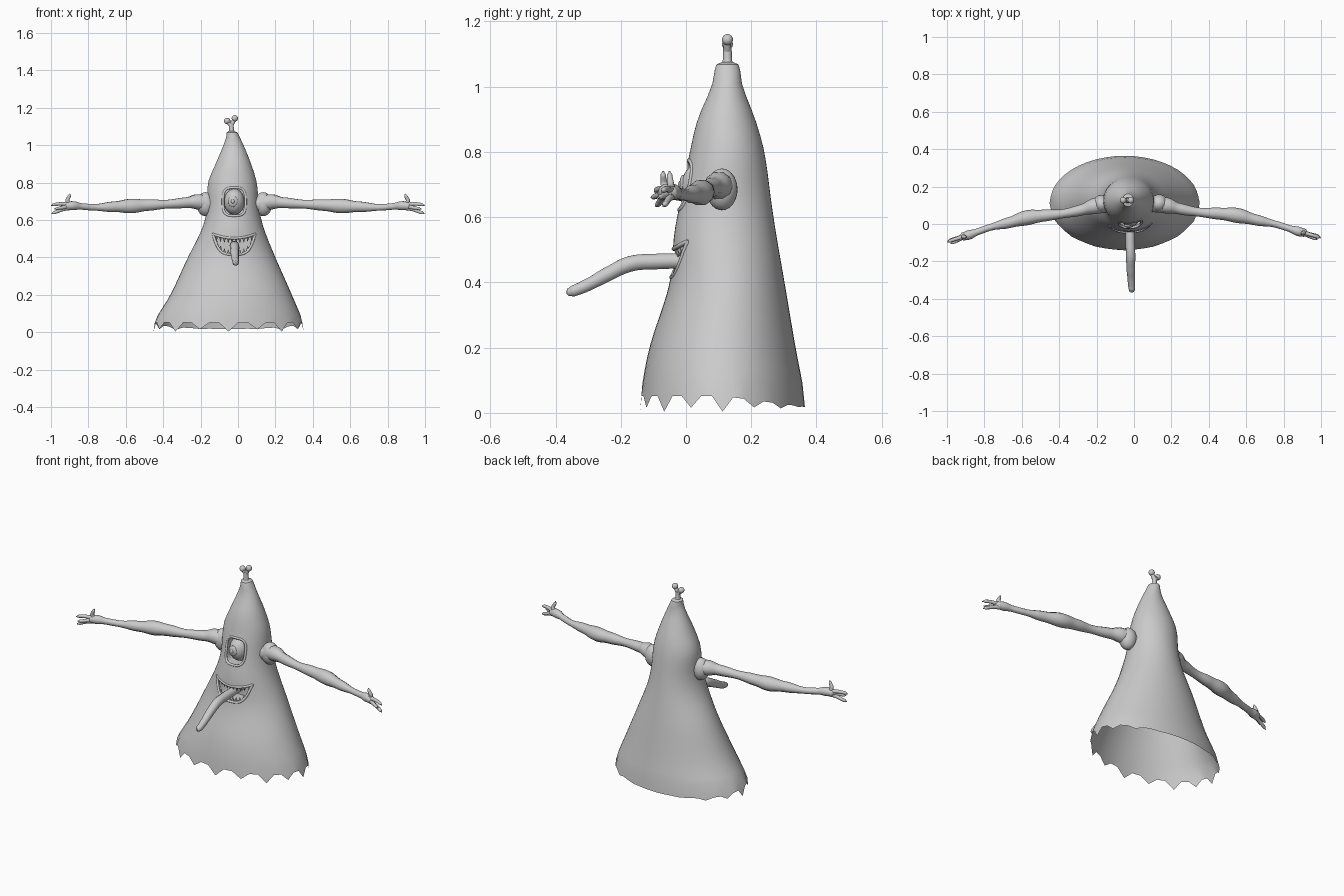
import bpy, bmesh, math
from mathutils import Vector

if "Cube" in bpy.data.objects:
    bpy.data.objects.remove(bpy.data.objects["Cube"])

grey = bpy.data.materials.new("plain_grey")
grey.diffuse_color = (0.6, 0.6, 0.6, 1)
grey.use_nodes = True
grey.node_tree.nodes["Principled BSDF"].inputs["Base Color"].default_value = grey.diffuse_color


def finish(ob, angle=40):
    ob.data.materials.clear()
    ob.data.materials.append(grey)
    bpy.ops.object.select_all(action='DESELECT')
    ob.select_set(True)
    bpy.context.view_layer.objects.active = ob
    bpy.ops.object.shade_smooth_by_angle(angle=math.radians(angle))
    return ob


def from_bmesh(name, bm):
    bmesh.ops.recalc_face_normals(bm, faces=bm.faces)
    me = bpy.data.meshes.new(name)
    bm.to_mesh(me)
    bm.free()
    ob = bpy.data.objects.new(name, me)
    bpy.context.collection.objects.link(ob)
    return ob


def tube(name, pts, closed=False):
    """Smooth tube through points (x, y, z, radius)."""
    cu = bpy.data.curves.new(name, 'CURVE')
    cu.dimensions = '3D'
    cu.bevel_depth = 1
    cu.bevel_resolution = 3
    cu.resolution_u = 2 if closed else 6
    cu.use_fill_caps = True
    sp = cu.splines.new('BEZIER')
    sp.bezier_points.add(len(pts) - 1)
    sp.use_cyclic_u = closed
    sp.radius_interpolation = 'EASE'
    for bp, p in zip(sp.bezier_points, pts):
        bp.co = p[:3]
        bp.radius = p[3]
        bp.handle_left_type = bp.handle_right_type = 'AUTO'
    tmp = bpy.data.objects.new(name + "_curve", cu)
    bpy.context.collection.objects.link(tmp)
    dg = bpy.context.evaluated_depsgraph_get()
    me = bpy.data.meshes.new_from_object(tmp.evaluated_get(dg))
    bpy.data.objects.remove(tmp)
    ob = bpy.data.objects.new(name, me)
    bpy.context.collection.objects.link(ob)
    return finish(ob)


def ball(name, loc, size):
    bpy.ops.mesh.primitive_uv_sphere_add(segments=24, ring_count=14, location=loc)
    ob = bpy.context.object
    ob.name = name
    ob.scale = size
    return finish(ob)


# Body cross-sections: z, centre x, centre y, half width, half depth
KEYS = [(0.0, -.05, .112, .402, .253), (.06, -.05, .112, .395, .25),
        (.2, -.037, .112, .325, .224), (.4, -.034, .126, .234, .176),
        (.55, -.027, .120, .167, .156), (.65, -.026, .122, .141, .139),
        (.8, -.03, .126, .130, .114), (.9, -.025, .124, .095, .088),
        (1.0, -.024, .126, .054, .048), (1.05, -.028, .127, .034, .039),
        (1.068, -.032, .127, .03, .034), (1.075, -.034, .127, .015, .018)]


def section(z):
    """Smoothly interpolated body cross-section at height z."""
    n = len(KEYS)
    i = max(0, min(n - 2, sum(k[0] <= z for k in KEYS) - 1))
    a, b = KEYS[i], KEYS[i + 1]
    p, q = KEYS[max(i - 1, 0)], KEYS[min(i + 2, n - 1)]
    h = b[0] - a[0]
    t = (z - a[0]) / h
    out = []
    for c in range(1, 5):
        m0 = (b[c] - p[c]) / (b[0] - p[0]) * h
        m1 = (q[c] - a[c]) / (q[0] - a[0]) * h
        out.append((2*t**3 - 3*t**2 + 1) * a[c] + (t**3 - 2*t*t + t) * m0
                   + (3*t*t - 2*t**3) * b[c] + (t**3 - t*t) * m1)
    return out


def front_y(x, z):
    cx, cy, rx, ry = section(z)
    return cy - ry * math.sqrt(max(0, 1 - ((x - cx) / rx) ** 2))


# Body: lofted robe with a ragged hem, temporarily closed below
SEG = 48
bm = bmesh.new()
rows = []
heights = [None] + [.09 + .04 * i for i in range(24)] + [1.03, 1.05, 1.068, 1.075]
for h in heights:
    row = []
    for i in range(SEG):
        a = 2 * math.pi * i / SEG - math.pi / 2
        z = h
        if h is None:
            back = max(0, math.sin(a))
            jag = .052 if i % 3 else .004 + .012 * (i % 2)
            z = jag * (1 - back) + .018 * back
        cx, cy, rx, ry = section(z)
        row.append(bm.verts.new((cx + rx * math.cos(a), cy + ry * math.sin(a), z)))
    rows.append(row)
for r0, r1 in zip(rows, rows[1:]):
    for i in range(SEG):
        j = (i + 1) % SEG
        bm.faces.new((r0[i], r0[j], r1[j], r1[i]))
bm.faces.new(rows[-1])
hub = Vector((-.05, .11, .03))
hub_vert = bm.verts.new(hub)
for i in range(SEG):
    bm.faces.new((hub_vert, rows[0][(i + 1) % SEG], rows[0][i]))
body = from_bmesh("body_robe", bm)

# Outlines of the eye socket and mouth as (x, z) points
eye_line = []
for i in range(32):
    a = 2 * math.pi * i / 32
    c, s = math.cos(a), math.sin(a)
    eye_line.append((-.02 + .06 * math.copysign(abs(c) ** .6, c),
                     .698 + .075 * math.copysign(abs(s) ** .6, s)))


def lip_top(u):
    return -.021 + .112 * u, .503 + .022 * u * u


def lip_low(u):
    return -.021 + .112 * u, .416 + .109 * u ** 4


us = [math.sin(math.pi * (i / 16 - .5)) for i in range(17)]
mouth_line = [lip_top(u) for u in us] + [lip_low(u) for u in us[-2:0:-1]]

# Cut both recesses into the body
for line, depth in ((eye_line, .065), (mouth_line, .06)):
    bm = bmesh.new()
    face = bm.faces.new([bm.verts.new((x, -.3, z)) for x, z in line])
    ext = bmesh.ops.extrude_face_region(bm, geom=[face])
    for v in ext['geom']:
        if isinstance(v, bmesh.types.BMVert):
            v.co.y = depth
    cutter = from_bmesh("recess_cutter", bm)
    cutter.hide_render = True
    mod = body.modifiers.new("recess", 'BOOLEAN')
    mod.operation = 'DIFFERENCE'
    mod.solver = 'EXACT'
    mod.object = cutter
    bpy.context.view_layer.objects.active = body
    bpy.ops.object.modifier_apply(modifier=mod.name)
    bpy.data.objects.remove(cutter)

# Open the bottom again
bm = bmesh.new()
bm.from_mesh(body.data)
bmesh.ops.delete(bm, geom=[v for v in bm.verts if (v.co - hub).length < .004], context='VERTS')
bm.to_mesh(body.data)
bm.free()
finish(body)

# Raised rims
tube("eye_rim", [(x, front_y(x, z) + .003, z, .007) for x, z in eye_line], True)
tube("lips", [(x, front_y(x, z) + .003, z, .007) for x, z in mouth_line], True)

# Eye
ball("eyeball", (-.02, .048, .698), (.055, .062, .069))
ball("iris", (-.028, -.008, .70), (.026, .012, .030))
ball("pupil", (-.028, -.019, .70), (.009, .005, .011))

# Teeth
for name, lip, way in (("upper_tooth", lip_top, -1), ("lower_tooth", lip_low, 1)):
    for i in range(10):
        x, z = lip((i - 4.5) / 5.4)
        bpy.ops.mesh.primitive_cone_add(
            vertices=8, radius1=.010, radius2=.001, depth=.03,
            location=(x, front_y(x, z) + .012, z + way * .012),
            rotation=(0 if way > 0 else math.pi, 0, 0))
        bpy.context.object.name = name
        finish(bpy.context.object, 60)

# Tongue
tube("tongue", [(-.02, .07, .468, .022), (-.02, 0, .466, .024), (-.02, -.09, .464, .025),
                (-.018, -.17, .457, .025), (-.017, -.24, .425, .023),
                (-.014, -.30, .393, .020), (-.012, -.345, .374, .018),
                (-.012, -.36, .370, .013), (-.012, -.367, .369, .004)])

# Arms, hands and fingers
ARM = [(.09, .11, .68, .045), (.17, .10, .697, .043), (.24, .082, .693, .030),
       (.35, .063, .685, .024), (.46, .055, .68, .032), (.55, .046, .675, .040),
       (.65, .022, .671, .029), (.76, -.002, .668, .018), (.83, -.024, .673, .018),
       (.88, -.040, .677, .025), (.91, -.047, .674, .022), (.93, -.052, .67, .008)]
FINGERS = {"thumb": [(.885, -.042, .675, .016), (.908, -.047, .70, .011),
                     (.898, -.050, .727, .009), (.893, -.050, .741, .003)],
           "upper_finger": [(.89, -.042, .68, .016), (.94, -.056, .686, .010),
                            (.98, -.068, .683, .009), (.998, -.074, .678, .003)],
           "middle_finger": [(.89, -.042, .675, .014), (.93, -.062, .668, .010),
                             (.965, -.078, .662, .008), (.98, -.084, .660, .003)],
           "lower_finger": [(.89, -.042, .67, .016), (.94, -.054, .655, .010),
                            (.98, -.064, .640, .009), (.996, -.070, .634, .003)]}


def place(p, side):
    """The left arm starts further out and sits slightly further forward."""
    if side > 0:
        return p
    return (-p[0] - .045 * max(0, 1 - p[0]), p[1] - .022 * p[0]) + tuple(p[2:])


for side, label in ((1, "right"), (-1, "left")):
    tube(label + "_arm", [place(p, side) for p in ARM])
    ball(label + "_shoulder", place((.135, .11, .685), side), (.048, .048, .064))
    for name, pts in FINGERS.items():
        tube(label + "_" + name, [place(p, side) for p in pts])

# Bone-shaped topknot
tube("topknot_stalk", [(-.034, .127, 1.06, .020), (-.035, .127, 1.085, .014),
                       (-.037, .127, 1.118, .013)])
for x, z, r in ((-.058, 1.130, .017), (-.017, 1.144, .017)):
    tube("topknot_prong", [(-.037, .127, 1.105, .012), (x, .127, z, .011)])
    ball("topknot_knob", (x, .127, z), (r, r, r))
